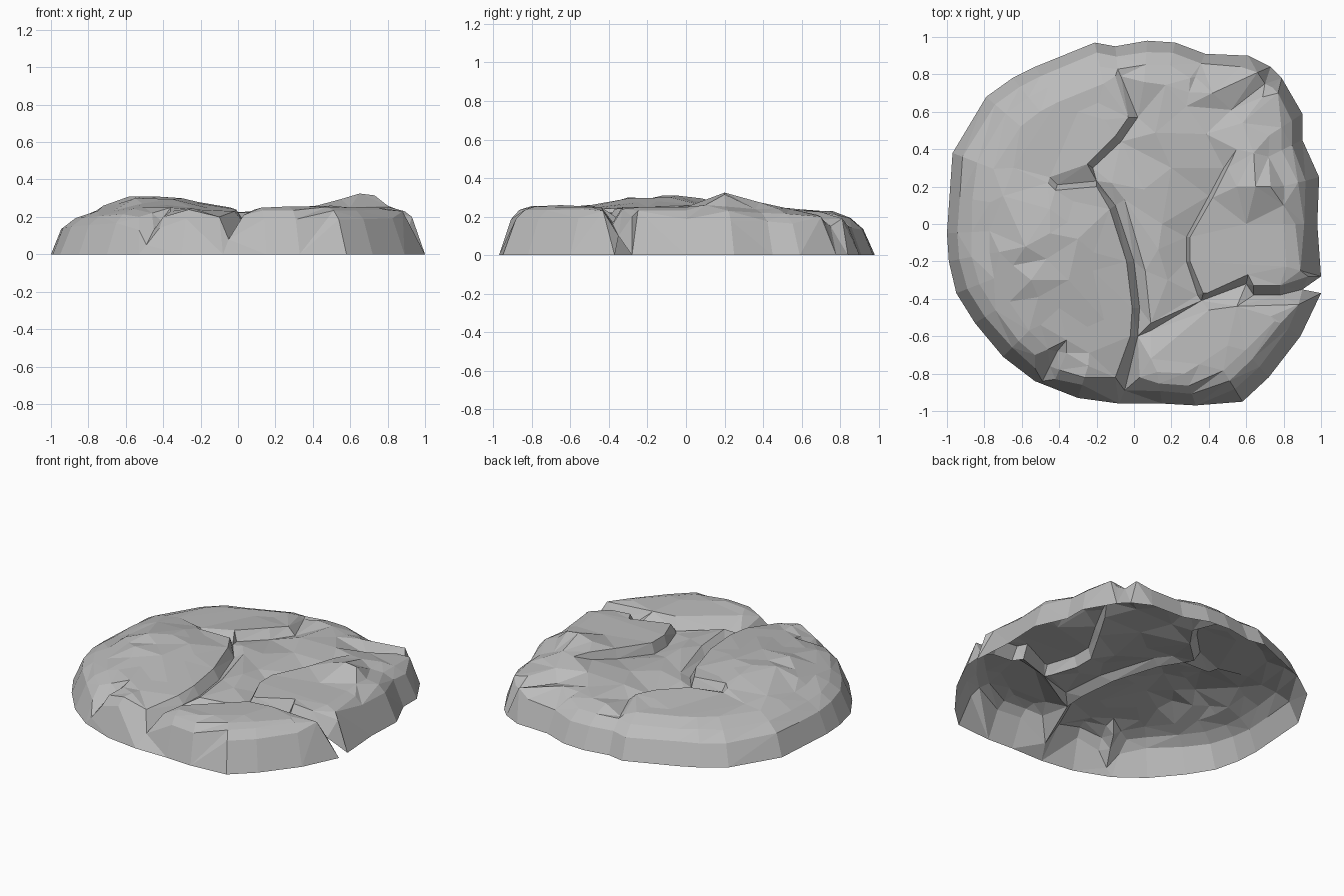
import bpy
import bmesh
import random
from mathutils import Vector
from mathutils.geometry import delaunay_2d_cdt, intersect_point_line

random.seed(4)
cube = bpy.data.objects.get("Cube")
if cube:
    bpy.data.objects.remove(cube, do_unlink=True)

# Ground outline, counter-clockwise; the last point is the notch in the rim
outline = [(1, -.28), (.98, 0), (.99, .25), (.9, .45), (.9, .59), (.79, .78),
           (.73, .84), (.61, .9), (.38, .91), (.22, .97), (.07, .98), (-.1, .95),
           (-.21, .97), (-.53, .84), (-.65, .78), (-.79, .68), (-.97, .38),
           (-.99, .15), (-1, -.05), (-.99, -.2), (-.95, -.37), (-.85, -.53),
           (-.7, -.71), (-.53, -.84), (-.3, -.93), (-.08, -.96), (.15, -.96),
           (.33, -.97), (.58, -.95), (.72, -.82), (.89, -.6), (1, -.37), (.9, -.35)]

# Crack edges: the plate lips on each side
lips = {
    "main_west": [(-.46, .22, .26), (-.42, .18, .27), (-.2, .2, .26), (-.13, .08, .26),
                  (-.04, -.2, .25), (-.01, -.45, .24), (-.02, -.6, .23), (-.1, -.82, .2)],
    "main_east": [(-.12, .22, .22), (-.05, .13, .22), (.06, -.25, .225), (.09, -.53, .22)],
    "north": [(-.1, .79, .21), (-.03, .57, .24), (-.1, .47, .25), (-.25, .32, .25),
              (-.45, .25, .24)],
    "east_plate": [(.5, .3, .275), (.42, .14, .26), (.3, -.07, .25), (.3, -.2, .25),
                   (.37, -.37, .24)],
    "notch_north": [(.39, -.37, .24), (.61, -.27, .25), (.64, -.33, .25),
                    (.78, -.33, .24), (.93, -.28, .2)],
    "notch_south": [(.03, -.82, .21), (.09, -.72, .24), (.4, -.46, .25),
                    (.55, -.44, .25), (.88, -.43, .23)],
    "corner_north": [(.42, .7, .225), (.66, .81, .19)],
    "corner_south": [(.58, .54, .24), (.77, .7, .2)],
    "chip_back": [(-.5, -.54, .25), (-.36, -.62, .25), (-.24, -.69, .24)],
    "chip_left": [(-.46, -.67, .22), (-.53, -.7, .2), (-.53, -.77, .13)],
    "chip_right": [(-.36, -.69, .23), (-.4, -.78, .2), (-.42, -.83, .14)],
}

# Crack floors: the low lines between the lips
floors = {
    "main": [(-.41, .21, .22), (-.2, .23, .2), (-.1, .1, .19), (0, -.2, .185),
             (.03, -.45, .18), (.02, -.6, .18), (-.05, -.89, .08)],
    "north": [(-.07, .79, .19), (.02, .57, .19), (-.07, .44, .19), (-.22, .3, .19)],
    "east": [(.48, .3, .23), (.4, .15, .2), (.28, -.07, .18), (.28, -.2, .18),
             (.34, -.38, .18)],
    "notch": [(.09, -.57, .18), (.36, -.41, .18), (.6, -.32, .17), (.64, -.38, .17),
              (.78, -.38, .16), (.9, -.35, .1)],
    "corner": [(.28, .63, .23), (.52, .61, .18), (.7, .75, .15)],
    "chip": [(-.41, -.68, .18), (-.45, -.76, .13), (-.49, -.84, .05)],
}

# Heights of the top plates at a few spots
plates = [(-.58, -.12, .31), (-.3, -.08, .3), (-.45, -.05, .31), (-.45, .08, .295),
          (-.55, -.3, .3), (-.35, -.3, .295), (-.22, -.25, .275), (-.25, -.55, .25),
          (-.4, -.45, .265), (-.7, .15, .25), (-.72, -.15, .26), (-.5, .5, .235),
          (-.3, .6, .225), (.65, .2, .325), (.55, .2, .295), (.73, .2, .315),
          (.6, 0, .25), (.8, .1, .26), (.64, .38, .275), (.25, .5, .24),
          (.2, .3, .23), (.15, 0, .22), (.18, -.3, .22), (.3, .78, .21),
          (.55, -.13, .255), (.5, -.65, .26), (.75, -.52, .25), (.35, -.75, .255)]

# Rim steps as (scale, height): gentle at the back left, steep at the front right
gentle = [(.94, .135), (.87, .19), (.77, .225)]
steep = [(.93, .19), (.885, .235), (.82, .253)]

lines = list(lips.values()) + list(floors.values())
segments = [(Vector(a[:2]), Vector(b[:2])) for ln in lines for a, b in zip(ln, ln[1:])]


def crack_distance(x, y):
    p, best = Vector((x, y)), 9.0
    for a, b in segments:
        q, t = intersect_point_line(p, a, b)
        t = min(max(t, 0), 1)
        best = min(best, (p - a.lerp(b, t)).length)
    return best


def plate_height(x, y, seeds):
    total = weight = 0.0
    for sx, sy, sz in seeds:
        w = 1 / ((x - sx) ** 2 + (y - sy) ** 2 + .0005) ** 1.7
        total += w * sz
        weight += w
    return total / weight


points, edges = [], []


def add_line(coords, closed=False):
    first = len(points)
    points.extend(coords)
    n = len(coords)
    edges.extend((first + i, first + (i + 1) % n) for i in range(n if closed else n - 1))


# Outline and cracks are fixed edges
add_line([(x, y, 0) for x, y in outline[:-1]] + [outline[-1] + (.1,)], closed=True)
for line in lines:
    add_line(line)

# Bevelled rim rings
seeds = plates + [p for ln in lips.values() for p in ln if p[2] > .2]
for soft, hard in zip(gentle, steep):
    for x, y in outline[:-1]:
        blend = min(max(.5 + .55 * x - .7 * y, 0), 1)
        scale = soft[0] + (hard[0] - soft[0]) * blend + random.uniform(-.006, .006)
        z = soft[1] + (hard[1] - soft[1]) * blend + random.uniform(-.005, .005)
        p = (x * scale, y * scale, z)
        if crack_distance(p[0], p[1]) > .035:
            points.append(p)
            if soft is gentle[-1]:
                seeds.append(p)

# Chiselled facets across the top
points.extend(p for p in plates if crack_distance(p[0], p[1]) > .03)
step = .17
for i in range(-5, 6):
    for j in range(-5, 6):
        x = (i + random.uniform(-.35, .35)) * step
        y = (j + random.uniform(-.35, .35)) * step
        near = min((x - p[0]) ** 2 + (y - p[1]) ** 2 for p in points)
        if x * x + y * y < .52 and near > .008 and crack_distance(x, y) > .06:
            points.append((x, y, plate_height(x, y, seeds) + random.uniform(-.004, .004)))

# Triangulate inside the outline and lift to height
flat, _, faces, sources, _, _ = delaunay_2d_cdt(
    [Vector(p[:2]) for p in points], edges, [], 1, .0001)
bm = bmesh.new()
verts = []
for co, src in zip(flat, sources):
    z = points[min(src)][2] if src else plate_height(co.x, co.y, seeds)
    verts.append(bm.verts.new((co.x, co.y, z)))
for f in faces:
    bm.faces.new([verts[i] for i in f])
bmesh.ops.recalc_face_normals(bm, faces=bm.faces)
if sum(f.normal.z for f in bm.faces) < 0:
    bmesh.ops.reverse_faces(bm, faces=bm.faces)
bmesh.ops.dissolve_limit(bm, angle_limit=.05, verts=bm.verts, edges=bm.edges)

mesh = bpy.data.meshes.new("cracked_stone")
bm.to_mesh(mesh)
bm.free()
stone = bpy.data.objects.new("cracked_stone", mesh)
bpy.context.collection.objects.link(stone)

# Plain grey stone
grey = bpy.data.materials.new("stone_grey")
grey.use_nodes = True
colour = (.5, .5, .5, 1)
grey.diffuse_color = colour
grey.node_tree.nodes["Principled BSDF"].inputs["Base Color"].default_value = colour
mesh.materials.append(grey)
